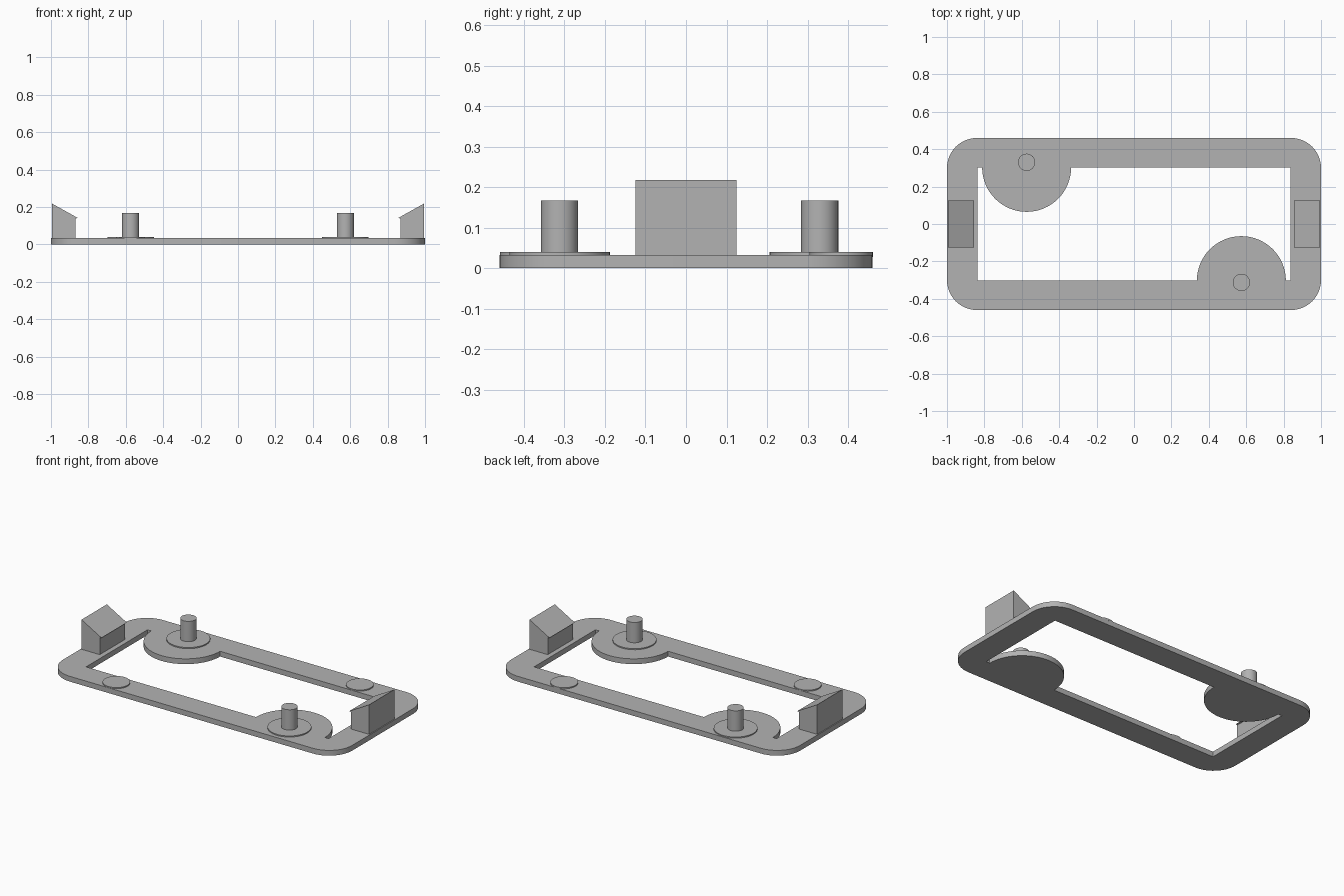
import bpy
import bmesh
from math import pi, sin, cos, radians

cube = bpy.data.objects.get("Cube")
if cube:
    bpy.data.objects.remove(cube, do_unlink=True)

# One plain grey material
grey = bpy.data.materials.new("plain grey")
grey.use_nodes = True
colour = (0.45, 0.45, 0.45, 1)
grey.diffuse_color = colour
grey.node_tree.nodes["Principled BSDF"].inputs["Base Color"].default_value = colour

PLATE_TOP = 0.033
PAD_TOP = 0.04


def arc(cx, cy, r, start, end, steps):
    angles = [radians(start + (end - start) * i / steps) for i in range(steps + 1)]
    return [(cx + r * cos(a), cy + r * sin(a)) for a in angles]


def select_only(obj):
    bpy.ops.object.select_all(action="DESELECT")
    obj.select_set(True)
    bpy.context.view_layer.objects.active = obj


def finish(obj):
    obj.data.materials.clear()
    obj.data.materials.append(grey)
    select_only(obj)
    bpy.ops.object.shade_smooth_by_angle(angle=radians(30))


def plate(name, outlines, z0, z1):
    """Filled flat outlines (inner ones become holes), given thickness."""
    curve = bpy.data.curves.new(name, "CURVE")
    curve.dimensions = "2D"
    curve.fill_mode = "BOTH"
    curve.extrude = (z1 - z0) / 2
    for points in outlines:
        spline = curve.splines.new("POLY")
        spline.points.add(len(points) - 1)
        for p, (x, y) in zip(spline.points, points):
            p.co = (x, y, 0, 1)
        spline.use_cyclic_u = True
    obj = bpy.data.objects.new(name, curve)
    bpy.context.collection.objects.link(obj)
    obj.location.z = (z0 + z1) / 2
    select_only(obj)
    bpy.ops.object.convert(target="MESH")
    obj = bpy.context.object
    # Weld the caps to the walls
    bm = bmesh.new()
    bm.from_mesh(obj.data)
    bmesh.ops.remove_doubles(bm, verts=bm.verts, dist=1e-5)
    bmesh.ops.recalc_face_normals(bm, faces=bm.faces)
    bm.to_mesh(obj.data)
    bm.free()
    finish(obj)


def cylinder(name, x, y, r, z0, z1, sides=48):
    bpy.ops.mesh.primitive_cylinder_add(
        vertices=sides, radius=r, depth=z1 - z0, location=(x, y, (z0 + z1) / 2))
    obj = bpy.context.object
    obj.name = name
    finish(obj)


def prism(name, profile, y0, y1):
    """Profile in x and z, extruded along y."""
    bm = bmesh.new()
    face = bm.faces.new([bm.verts.new((x, y0, z)) for x, z in profile])
    out = bmesh.ops.extrude_face_region(bm, geom=[face])
    moved = [v for v in out["geom"] if isinstance(v, bmesh.types.BMVert)]
    bmesh.ops.translate(bm, verts=moved, vec=(0, y1 - y0, 0))
    bmesh.ops.recalc_face_normals(bm, faces=bm.faces)
    mesh = bpy.data.meshes.new(name)
    bm.to_mesh(mesh)
    bm.free()
    obj = bpy.data.objects.new(name, mesh)
    bpy.context.collection.objects.link(obj)
    finish(obj)


# Rounded frame whose opening is bitten into by two half-round lobes
W, D, R = 1.0, 0.46, 0.16
outer = []
for i, (sx, sy) in enumerate([(1, 1), (-1, 1), (-1, -1), (1, -1)]):
    outer += arc(sx * (W - R), sy * (D - R), R, i * 90, i * 90 + 90, 12)
IX, IY, LOBE_X, LOBE_R = 0.838, 0.303, 0.574, 0.238
inner = [(-IX, -IY)]
inner += arc(LOBE_X, -IY, LOBE_R, 180, 0, 32)
inner += [(IX, -IY), (IX, IY)]
inner += arc(-LOBE_X, IY, LOBE_R, 0, -180, 32)
inner += [(-IX, IY)]
plate("frame", [outer, inner], 0, PLATE_TOP)

# Washers with pegs on the lobes, and low pads on the opposite rails
for side, s, peg_y, pad_y in (("right", -1, 0.33, -0.381), ("left", 1, -0.312, 0.383)):
    x = s * LOBE_X
    cylinder(side + "_washer", x, peg_y, 0.124, PLATE_TOP - 0.005, PAD_TOP)
    cylinder(side + "_peg", x, peg_y, 0.046, PAD_TOP - 0.005, 0.167, 32)
    cylinder(side + "_pad", x, pad_y, 0.078, PLATE_TOP - 0.005, PAD_TOP)

    # Sloped clip with a slight overhanging lip towards the opening
    clip = [(0.994, PLATE_TOP - 0.005), (0.994, 0.218), (0.856, 0.141),
            (0.868, 0.139), (0.868, PLATE_TOP - 0.005)]
    prism(side + "_clip", [(s * px, pz) for px, pz in clip], -0.125, 0.125)
